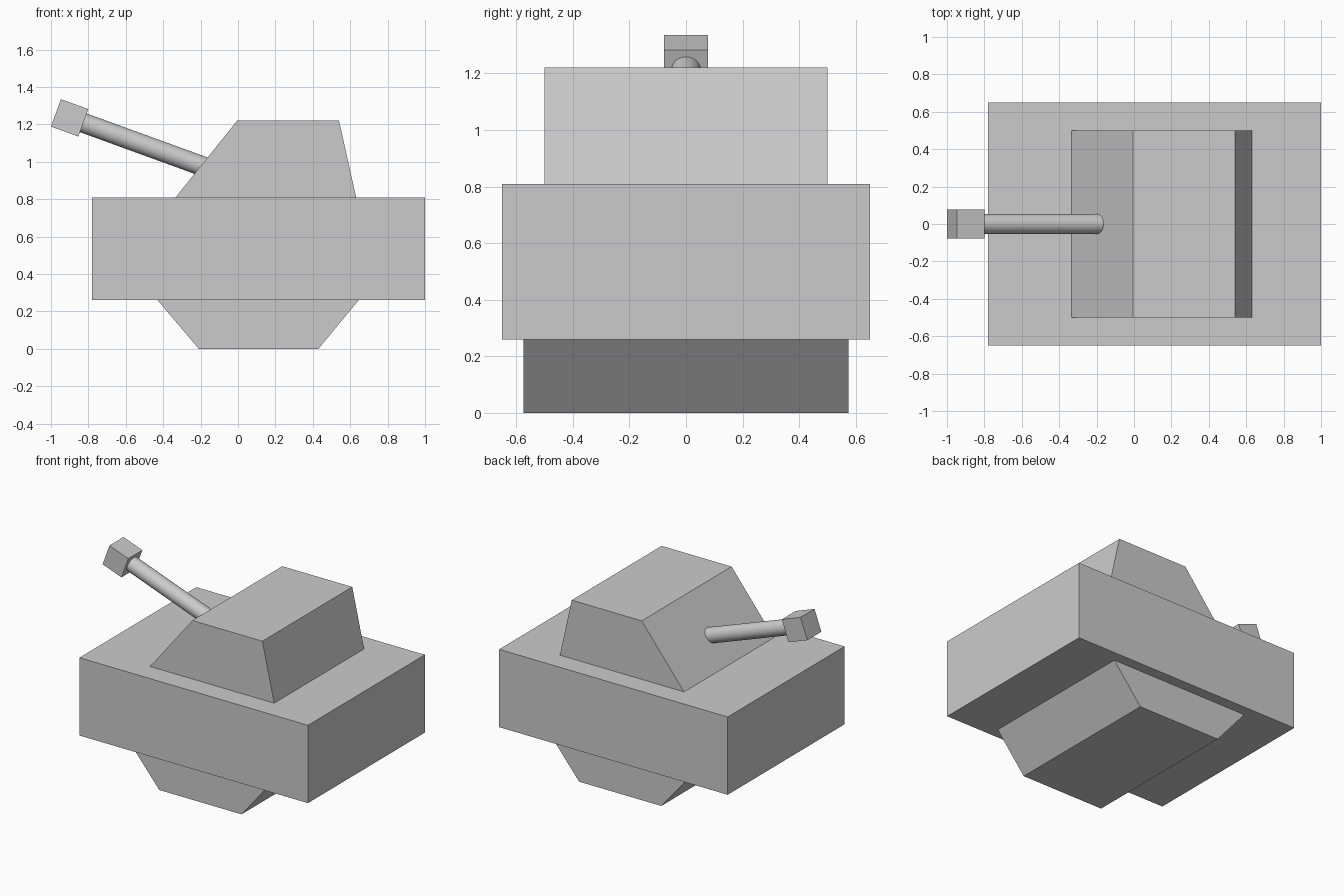
import bpy
import math
from mathutils import Vector

if "Cube" in bpy.data.objects:
    bpy.data.objects.remove(bpy.data.objects["Cube"])


def prism(name, profile, half_width):
    """Extrude an x/z profile across y."""
    n = len(profile)
    verts = [(x, y, z) for y in (-half_width, half_width) for x, z in profile]
    faces = [tuple(range(n)), tuple(reversed(range(n, 2 * n)))]
    faces += [(i, i + n, (i + 1) % n + n, (i + 1) % n) for i in range(n)]
    mesh = bpy.data.meshes.new(name)
    mesh.from_pydata(verts, [], faces)
    obj = bpy.data.objects.new(name, mesh)
    bpy.context.collection.objects.link(obj)
    return obj


# Body: tapered undercarriage, box hull, sloped turret
prism("undercarriage", [(-0.21, 0), (0.43, 0), (0.645, 0.26), (-0.43, 0.26)], 0.575)
prism("hull", [(-0.78, 0.26), (1.0, 0.26), (1.0, 0.808), (-0.78, 0.808)], 0.65)
prism("turret", [(-0.335, 0.808), (0.632, 0.808), (0.54, 1.22), (-0.005, 1.22)], 0.5)

# Gun: muzzle block and barrel share one raised axis
tilt = math.radians(20)
axis = Vector((math.cos(tilt), 0, -math.sin(tilt)))
muzzle_centre = Vector((-0.9, 0, 1.235))
muzzle_size = 0.156
barrel_length = 0.82

bpy.ops.mesh.primitive_cube_add(size=muzzle_size, location=muzzle_centre,
                                rotation=(0, tilt, 0))
bpy.context.object.name = "muzzle_block"

barrel_centre = muzzle_centre + axis * (muzzle_size / 2 + barrel_length / 2)
bpy.ops.mesh.primitive_cylinder_add(vertices=32, radius=0.053, depth=barrel_length,
                                    location=barrel_centre,
                                    rotation=(0, tilt + math.pi / 2, 0))
bpy.context.object.name = "gun_barrel"
bpy.ops.object.shade_smooth_by_angle(angle=math.radians(30))
